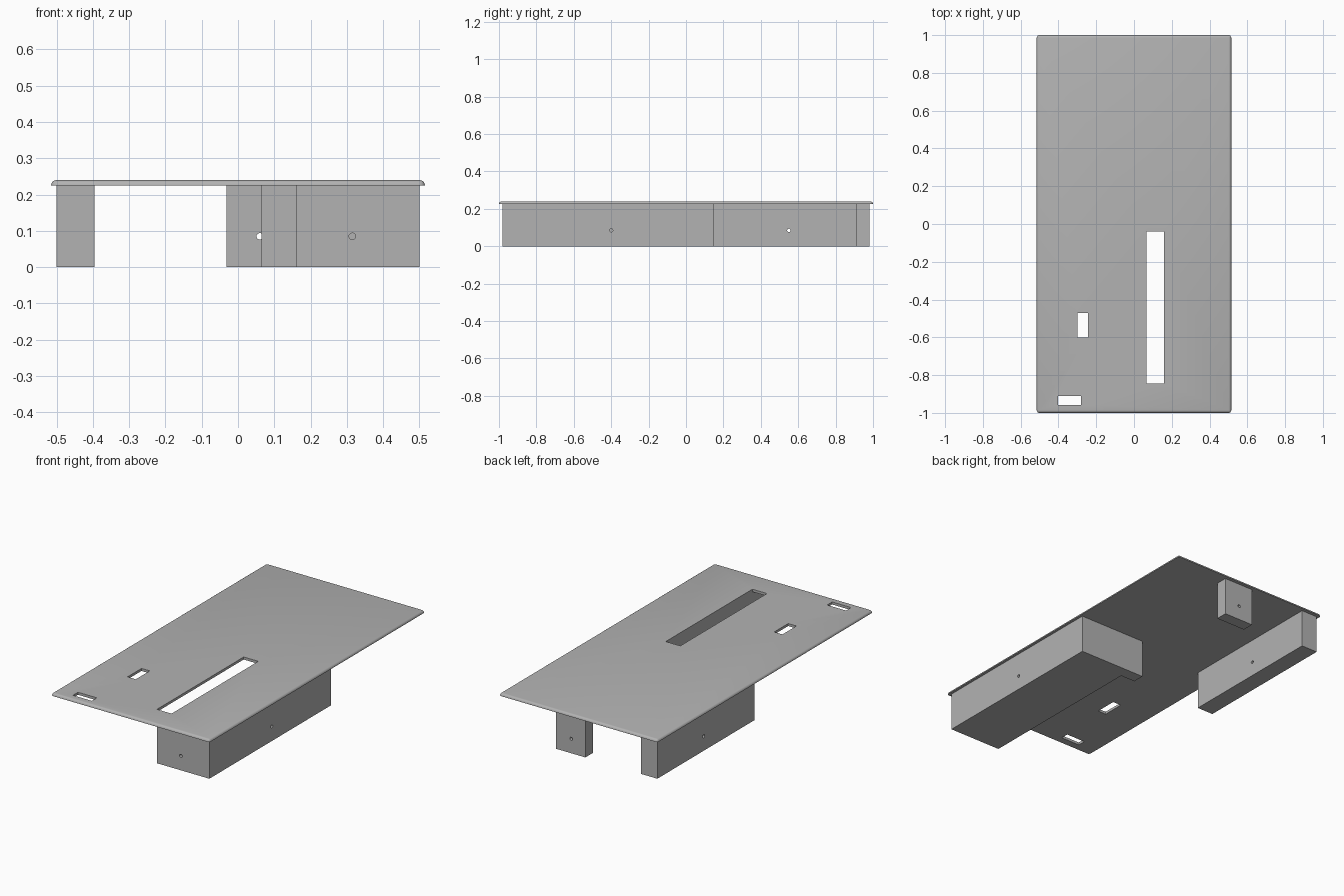
import bpy
import bmesh
from mathutils import Matrix, Vector

cube = bpy.data.objects.get("Cube")
if cube:
    bpy.data.objects.remove(cube, do_unlink=True)

grey = bpy.data.materials.new("plain grey")
grey.use_nodes = True
GREY = (0.45, 0.45, 0.45, 1)
grey.diffuse_color = GREY
grey.node_tree.nodes["Principled BSDF"].inputs["Base Color"].default_value = GREY

UNDERSIDE, TOP = 0.225, 0.24
HOLE_Z, HOLE_R = 0.085, 0.009


def finish(name, bm):
    bmesh.ops.recalc_face_normals(bm, faces=bm.faces)
    mesh = bpy.data.meshes.new(name)
    bm.to_mesh(mesh)
    bm.free()
    mesh.materials.append(grey)
    obj = bpy.data.objects.new(name, mesh)
    bpy.context.collection.objects.link(obj)
    return obj


def prism(name, outline, z0, z1):
    """Extrude a plan outline upwards."""
    bm = bmesh.new()
    base = bm.faces.new([bm.verts.new((x, y, z0)) for x, y in outline])
    up = bmesh.ops.extrude_face_region(bm, geom=[base])["geom"]
    bmesh.ops.translate(bm, vec=(0, 0, z1 - z0),
                        verts=[v for v in up if isinstance(v, bmesh.types.BMVert)])
    return finish(name, bm)


def box(name, x0, x1, y0, y1, z0=0, z1=UNDERSIDE):
    return prism(name, [(x0, y0), (x1, y0), (x1, y1), (x0, y1)], z0, z1)


def drill(axis, x, y, length):
    """Round cutter lying along the x or y axis, centred on the point."""
    bm = bmesh.new()
    turn = Vector((0, 0, 1)).rotation_difference(Vector(axis)).to_matrix().to_4x4()
    bmesh.ops.create_cone(bm, cap_ends=True, segments=24, radius1=HOLE_R,
                          radius2=HOLE_R, depth=length,
                          matrix=Matrix.Translation((x, y, HOLE_Z)) @ turn)
    return finish("hole_cutter", bm)


def cut(obj, cutter):
    cutter.hide_render = True
    mod = obj.modifiers.new("cut", "BOOLEAN")
    mod.operation = "DIFFERENCE"
    mod.solver = "EXACT"
    mod.object = cutter
    bpy.context.view_layer.objects.active = obj
    bpy.ops.object.modifier_apply(modifier=mod.name)
    bpy.data.objects.remove(cutter, do_unlink=True)


# Top plate with rounded upper rim and corners
top_plate = box("top_plate", -0.515, 0.515, -1, 1, UNDERSIDE, TOP)
bm = bmesh.new()
bm.from_mesh(top_plate.data)
rim = [e for e in bm.edges if max(v.co.z for v in e.verts) > TOP - 0.001]
bmesh.ops.bevel(bm, geom=rim, offset=0.014, segments=4, profile=0.5,
                affect="EDGES")
bm.to_mesh(top_plate.data)
bm.free()

# Three slots through the plate: long, small lengthwise, small crosswise
for x0, x1, y0, y1 in ((0.065, 0.16, -0.845, -0.04),
                       (-0.298, -0.244, -0.6, -0.47),
                       (-0.403, -0.28, -0.957, -0.91)):
    cut(top_plate, box("slot_cutter", x0, x1, y0, y1, 0.15, 0.3))

# Large front support with a lip at its rear inner corner, two blind holes
front_support = prism("front_left_support",
                      [(0.16, -0.98), (0.5, -0.98), (0.5, 0.15),
                       (0.065, 0.15), (0.065, 0.08), (0.16, 0.08)],
                      0, UNDERSIDE)
cut(front_support, drill((0, 1, 0), 0.315, -0.98, 0.15))
cut(front_support, drill((1, 0, 0), 0.5, -0.4, 0.15))

# Long rear support, drilled through sideways
rear_support = box("rear_right_support", -0.5, -0.395, 0.08, 0.98)
cut(rear_support, drill((1, 0, 0), -0.45, 0.55, 0.3))

# Small rear support, drilled through front to back
small_support = box("rear_middle_support", -0.032, 0.16, 0.91, 0.98)
cut(small_support, drill((0, 1, 0), 0.06, 0.945, 0.3))

# Keep flat faces crisp and round the rim
for obj in (top_plate, front_support, rear_support, small_support):
    bpy.ops.object.select_all(action="DESELECT")
    obj.select_set(True)
    bpy.context.view_layer.objects.active = obj
    bpy.ops.object.shade_smooth_by_angle()
